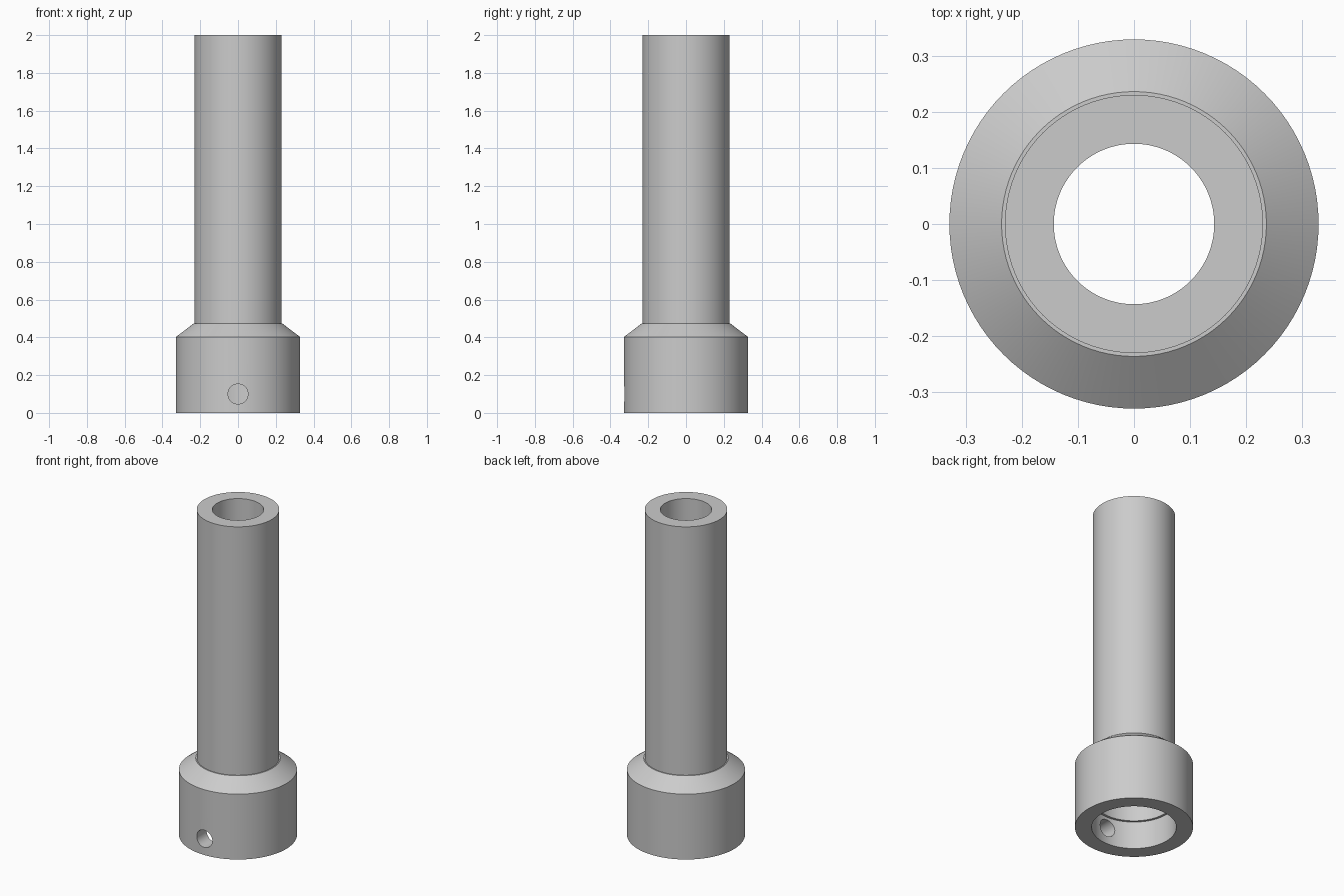
import bpy
import math

default = bpy.data.objects.get("Cube")
if default:
    bpy.data.objects.remove(default, do_unlink=True)

SEGMENTS = 96

grey = bpy.data.materials.new("plain grey")
grey.use_nodes = True
colour = (0.6, 0.6, 0.6, 1)
grey.diffuse_color = colour
grey.node_tree.nodes["Principled BSDF"].inputs["Base Color"].default_value = colour


def lathe(name, profile):
    """Revolve a closed (radius, height) profile around z."""
    n = len(profile)
    verts, faces = [], []
    for s in range(SEGMENTS):
        a = 2 * math.pi * s / SEGMENTS
        verts += [(r * math.cos(a), r * math.sin(a), z) for r, z in profile]
        t = (s + 1) % SEGMENTS
        for i in range(n):
            j = (i + 1) % n
            faces.append((s * n + i, t * n + i, t * n + j, s * n + j))
    mesh = bpy.data.meshes.new(name)
    mesh.from_pydata(verts, [], faces)
    mesh.materials.append(grey)
    obj = bpy.data.objects.new(name, mesh)
    bpy.context.collection.objects.link(obj)
    return obj


# Hollow tube with a chamfered socket collar at its foot
body = lathe("tube_with_socket", [
    (0.236, 0), (0.329, 0),          # bottom rim
    (0.329, 0.402), (0.236, 0.472),  # collar side and chamfer
    (0.23, 0.472), (0.23, 2),        # small shoulder and tube
    (0.143, 2), (0.143, 0.402),      # bore
    (0.222, 0.402), (0.222, 0.17),   # upper socket
    (0.236, 0.17),                   # socket ledge
])

# Round pin hole through the front wall only
bpy.ops.mesh.primitive_cylinder_add(
    vertices=48, radius=0.053, depth=0.3,
    location=(0, -0.3, 0.1), rotation=(math.pi / 2, 0, 0))
cutter = bpy.context.object
cutter.name = "pin_hole_cutter"
cutter.hide_render = True
cutter.data.materials.append(grey)

bpy.ops.object.select_all(action='DESELECT')
bpy.context.view_layer.objects.active = body
body.select_set(True)
cut = body.modifiers.new("pin_hole", 'BOOLEAN')
cut.operation = 'DIFFERENCE'
cut.solver = 'EXACT'
cut.object = cutter
bpy.ops.object.modifier_apply(modifier=cut.name)
bpy.data.objects.remove(cutter, do_unlink=True)

bpy.ops.object.shade_smooth_by_angle(angle=math.radians(25))
